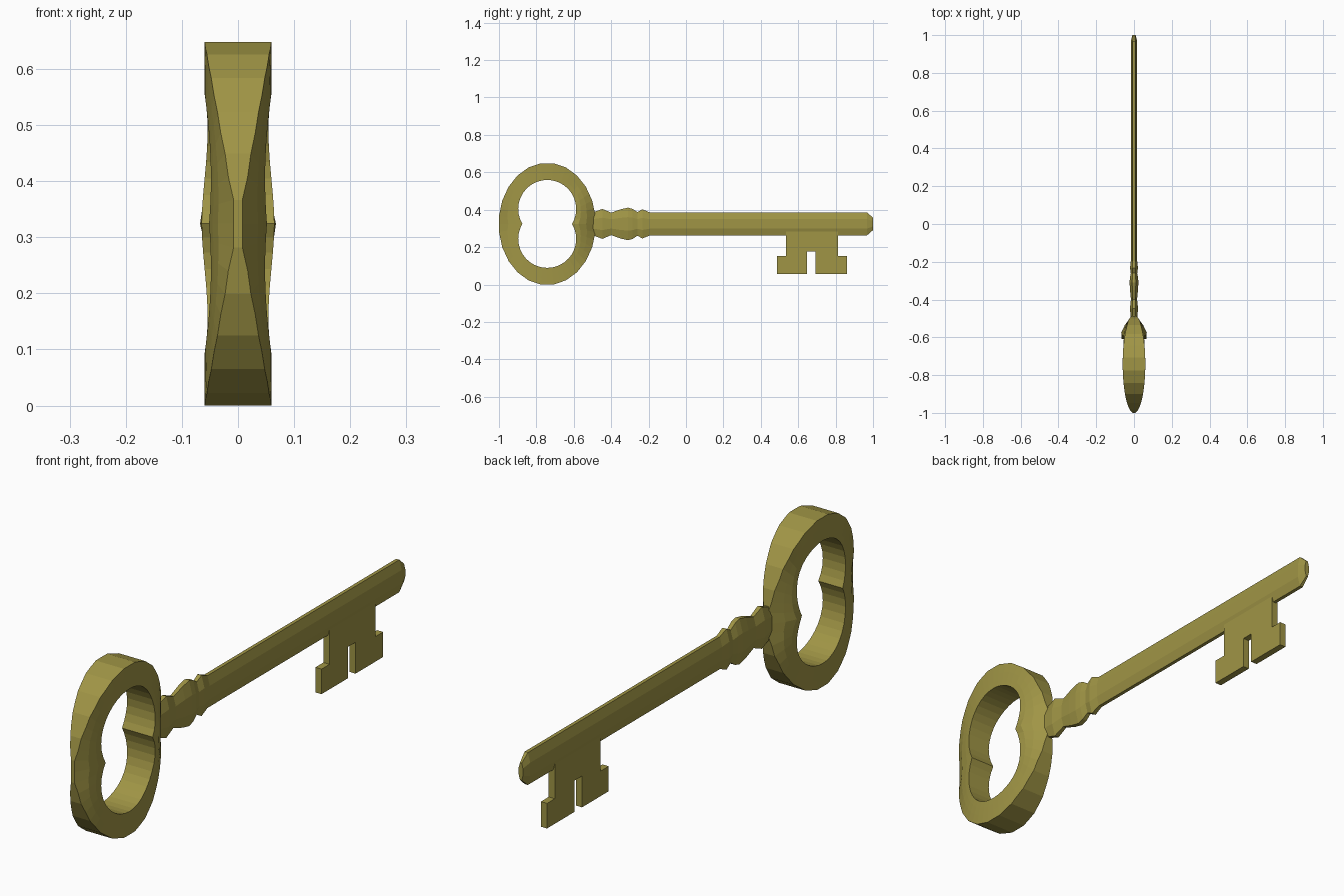
import bpy, bmesh, math

if "Cube" in bpy.data.objects:
    bpy.data.objects.remove(bpy.data.objects["Cube"])

CZ = 0.324            # height of the key's axis
BOW_Y, RY, RZ = -0.742, 0.2602, 0.3268
mat = bpy.data.materials.new("brass")
mat.diffuse_color = (0.35, 0.30, 0.06, 1)
mat.use_nodes = True
mat.node_tree.nodes["Principled BSDF"].inputs["Base Color"].default_value = mat.diffuse_color


def finish(name, bm):
    bmesh.ops.recalc_face_normals(bm, faces=bm.faces)
    me = bpy.data.meshes.new(name)
    bm.to_mesh(me)
    bm.free()
    me.materials.append(mat)
    ob = bpy.data.objects.new(name, me)
    bpy.context.collection.objects.link(ob)
    return ob


# Bow: 24-sided oval ring, lens-shaped from above, with a double-lobed hole
def half_width(y, z):
    u = (y - BOW_Y) / RY
    w = 0.06 * math.sqrt(max(0.0, 1 - u * u))
    side = (y + 0.66) / 0.085 if y < -0.575 else (-0.485 - y) / 0.09
    swell = 0.022 * max(0, min(1, side)) * max(0, 1 - abs(z - CZ) / 0.2)
    return max(0.0075, w + swell)


def outer(k):
    if k % 2:
        t = k * math.tau / 48
        return RY * math.cos(t), RZ * math.sin(t)
    a, b = outer(k - 1), outer(k + 1)
    return (a[0] + b[0]) / 2, (a[1] + b[1]) / 2


def inner(dy, dz, c=0.08, r=0.155):
    a = math.atan2(dz, dy)
    d = c * abs(math.sin(a)) + math.sqrt(r * r - (c * math.cos(a)) ** 2)
    return d * math.cos(a), d * math.sin(a)


bm = bmesh.new()
RINGS = (0, 0.28, 0.6, 1)
loops = []
for k in range(48):
    oy, oz = outer(k)
    iy, iz = inner(oy, oz)
    section = []
    for side, ts in ((1, RINGS), (-1, RINGS[::-1])):
        for t in ts:
            y, z = BOW_Y + iy + (oy - iy) * t, CZ + iz + (oz - iz) * t
            section.append(bm.verts.new((side * half_width(y, z), y, z)))
    loops.append(section)
for k in range(48):
    a, b = loops[k], loops[(k + 1) % 48]
    for j in range(len(a)):
        n = (j + 1) % len(a)
        bm.faces.new((a[j], a[n], b[n], b[j]))
finish("bow", bm)

# Shank with turned collars: flattened octagonal lathe along y
profile = [(-0.52, 0.06), (-0.485, 0.066), (-0.447, 0.08), (-0.40, 0.06), (-0.35, 0.078),
           (-0.31, 0.087), (-0.285, 0.08), (-0.26, 0.063), (-0.233, 0.078), (-0.195, 0.062),
           (0.967, 0.062), (1.0, 0.033)]
bm = bmesh.new()
prev = None
for y, h in profile:
    r = h / math.cos(math.pi / 8)
    ring = []
    for i in range(8):
        a = (i + 0.5) * math.tau / 8
        ring.append(bm.verts.new((0.27 * r * math.cos(a), y, CZ + r * math.sin(a))))
    if prev:
        for i in range(8):
            j = (i + 1) % 8
            bm.faces.new((prev[i], prev[j], ring[j], ring[i]))
    else:
        bm.faces.new(ring)
    prev = ring
bm.faces.new(prev)
finish("shank", bm)

# Bit: flat notched plate below the shank
outline = [(0.535, 0.29), (0.535, 0.152), (0.487, 0.152), (0.487, 0.056), (0.648, 0.056),
           (0.648, 0.176), (0.693, 0.176), (0.693, 0.056), (0.86, 0.056), (0.86, 0.152),
           (0.813, 0.152), (0.813, 0.29)]
bm = bmesh.new()
face = bm.faces.new([bm.verts.new((-0.013, y, z)) for y, z in outline])
ext = bmesh.ops.extrude_face_region(bm, geom=[face], use_keep_orig=True)
bmesh.ops.translate(bm, vec=(0.026, 0, 0),
                    verts=[v for v in ext["geom"] if isinstance(v, bmesh.types.BMVert)])
finish("bit", bm)
